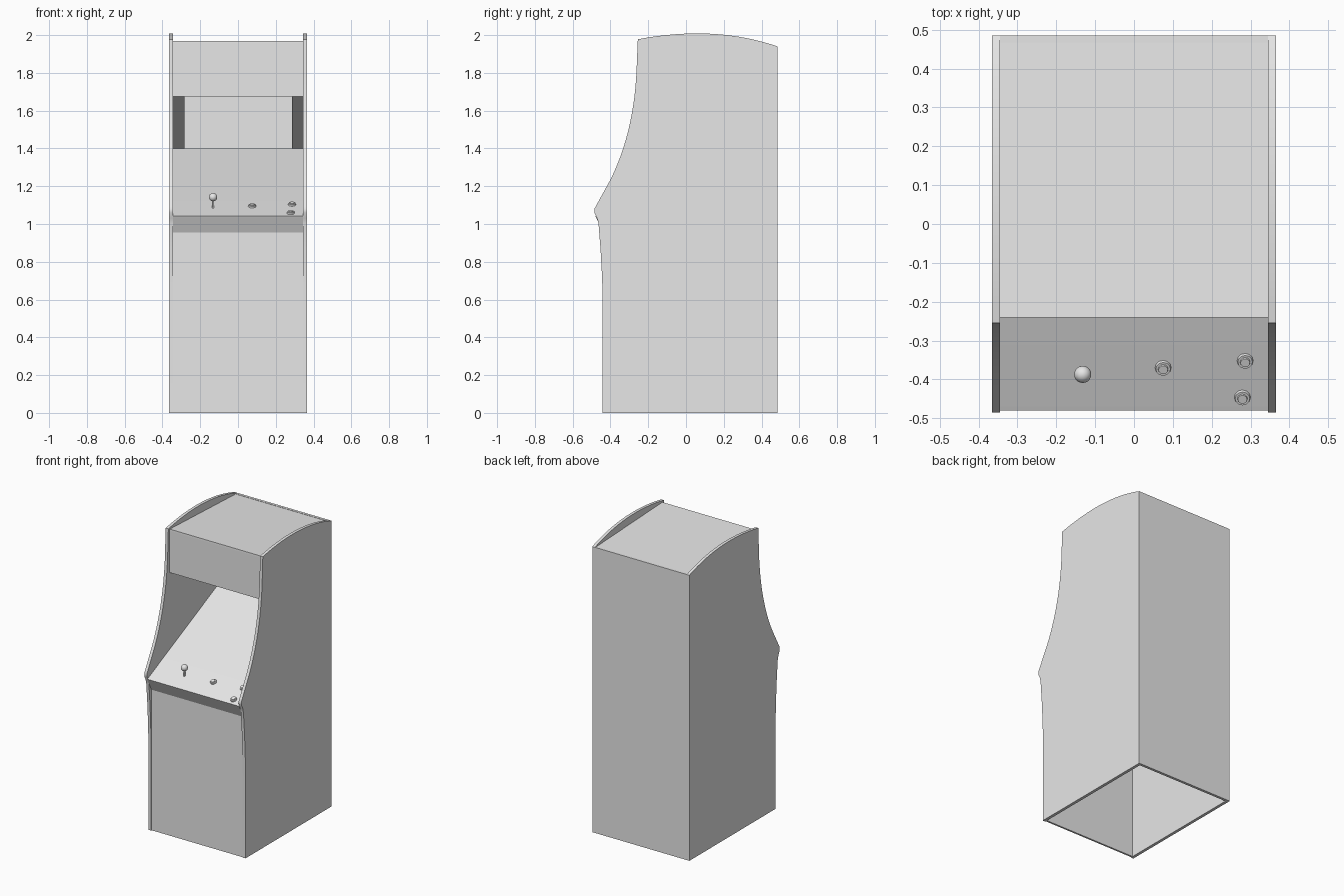
import bpy, bmesh, math
from mathutils import Vector, Matrix

if "Cube" in bpy.data.objects:
    bpy.data.objects.remove(bpy.data.objects["Cube"])

grey = bpy.data.materials.new("light grey")
grey.diffuse_color = (0.8, 0.8, 0.8, 1)
grey.use_nodes = True
grey.node_tree.nodes["Principled BSDF"].inputs["Base Color"].default_value = grey.diffuse_color


def finish(name, bm):
    bmesh.ops.recalc_face_normals(bm, faces=bm.faces)
    me = bpy.data.meshes.new(name)
    bm.to_mesh(me)
    bm.free()
    ob = bpy.data.objects.new(name, me)
    bpy.context.collection.objects.link(ob)
    me.materials.append(grey)
    bpy.ops.object.select_all(action='DESELECT')
    bpy.context.view_layer.objects.active = ob
    ob.select_set(True)
    bpy.ops.object.shade_smooth_by_angle(angle=math.radians(30))
    return ob


def extrude(name, profile, x0, x1):
    """Extrude a (y, z) outline from x0 to x1."""
    bm = bmesh.new()
    face = bm.faces.new([bm.verts.new((x0, y, z)) for y, z in profile])
    new = bmesh.ops.extrude_face_region(bm, geom=[face])["geom"]
    verts = [v for v in new if isinstance(v, bmesh.types.BMVert)]
    bmesh.ops.translate(bm, verts=verts, vec=(x1 - x0, 0, 0))
    return finish(name, bm)


def panel(name, a, b, x0=-0.345, x1=0.345, t=0.012):
    """Flat board from a to b in (y, z), thickened to the right of its direction."""
    a, b = Vector(a), Vector(b)
    d = (b - a).normalized()
    n = Vector((d.y, -d.x)) * t
    return extrude(name, [a, b, b + n, a + n], x0, x1)


def arc(p0, p1, p2, n):
    """Quadratic curve points."""
    p0, p1, p2 = Vector(p0), Vector(p1), Vector(p2)
    return [p0 * (1 - t) ** 2 + p1 * 2 * t * (1 - t) + p2 * t * t
            for t in (i / n for i in range(n + 1))]


# Side panels with curved front edge and arched top
side = [(-0.442, 0.0), (0.485, 0.0)]
side += arc((0.485, 1.94), (0.15, 2.055), (-0.255, 1.978), 16)
side += arc((-0.26, 1.86), (-0.268, 1.5), (-0.40, 1.235), 14)
side += [(-0.477, 1.095), (-0.485, 1.08), (-0.485, 1.06), (-0.47, 1.03),
         (-0.463, 1.0), (-0.452, 0.86), (-0.446, 0.75), (-0.442, 0.65)]
extrude("left_side_panel", side, -0.365, -0.345)
extrude("right_side_panel", side, 0.345, 0.365)

# Cabinet boards (open underneath)
panel("front_panel", (-0.437, 0.0), (-0.437, 0.955))
panel("control_lip", (-0.437, 0.955), (-0.48, 1.042))
panel("control_panel", (-0.48, 1.042), (-0.31, 1.122))
panel("display_slope", (-0.31, 1.122), (0.29, 1.40))
panel("marquee", (-0.24, 1.675), (-0.24, 1.968))
panel("top_panel", (-0.24, 1.97), (0.47, 1.938))
panel("back_panel", (0.485, 1.94), (0.485, 0.0), t=0.018)

# Ceiling strips either side of the display opening
panel("left_ceiling_strip", (0.29, 1.40), (-0.235, 1.675), -0.345, -0.282)
panel("right_ceiling_strip", (0.29, 1.40), (-0.235, 1.675), 0.285, 0.345)

# Controls
tilt = Matrix.Rotation(math.atan2(0.08, 0.17), 4, 'X')


def deck_z(y):
    return 1.042 + (y + 0.48) * 0.08 / 0.17


def lathe_button(name, x, y):
    bm = bmesh.new()
    base = Matrix.Translation((x, y, deck_z(y))) @ tilt
    for r0, r1, h0, h1 in ((0.022, 0.019, -0.004, 0.008), (0.014, 0.012, 0.004, 0.013)):
        bmesh.ops.create_cone(bm, cap_ends=True, segments=12, radius1=r0, radius2=r1,
                              depth=h1 - h0,
                              matrix=base @ Matrix.Translation((0, 0, (h0 + h1) / 2)))
    finish(name, bm)


for i, (x, y) in enumerate(((0.075, -0.37), (0.286, -0.352), (0.279, -0.446))):
    lathe_button("button_%d" % (i + 1), x, y)

bm = bmesh.new()
bmesh.ops.create_cone(bm, cap_ends=True, segments=12, radius1=0.006, radius2=0.006,
                      depth=0.06, matrix=Matrix.Translation((-0.132, -0.387, 1.11)))
finish("joystick_shaft", bm)
bm = bmesh.new()
bmesh.ops.create_uvsphere(bm, u_segments=20, v_segments=12, radius=0.022,
                          matrix=Matrix.Translation((-0.132, -0.387, 1.142)))
finish("joystick_ball", bm)
